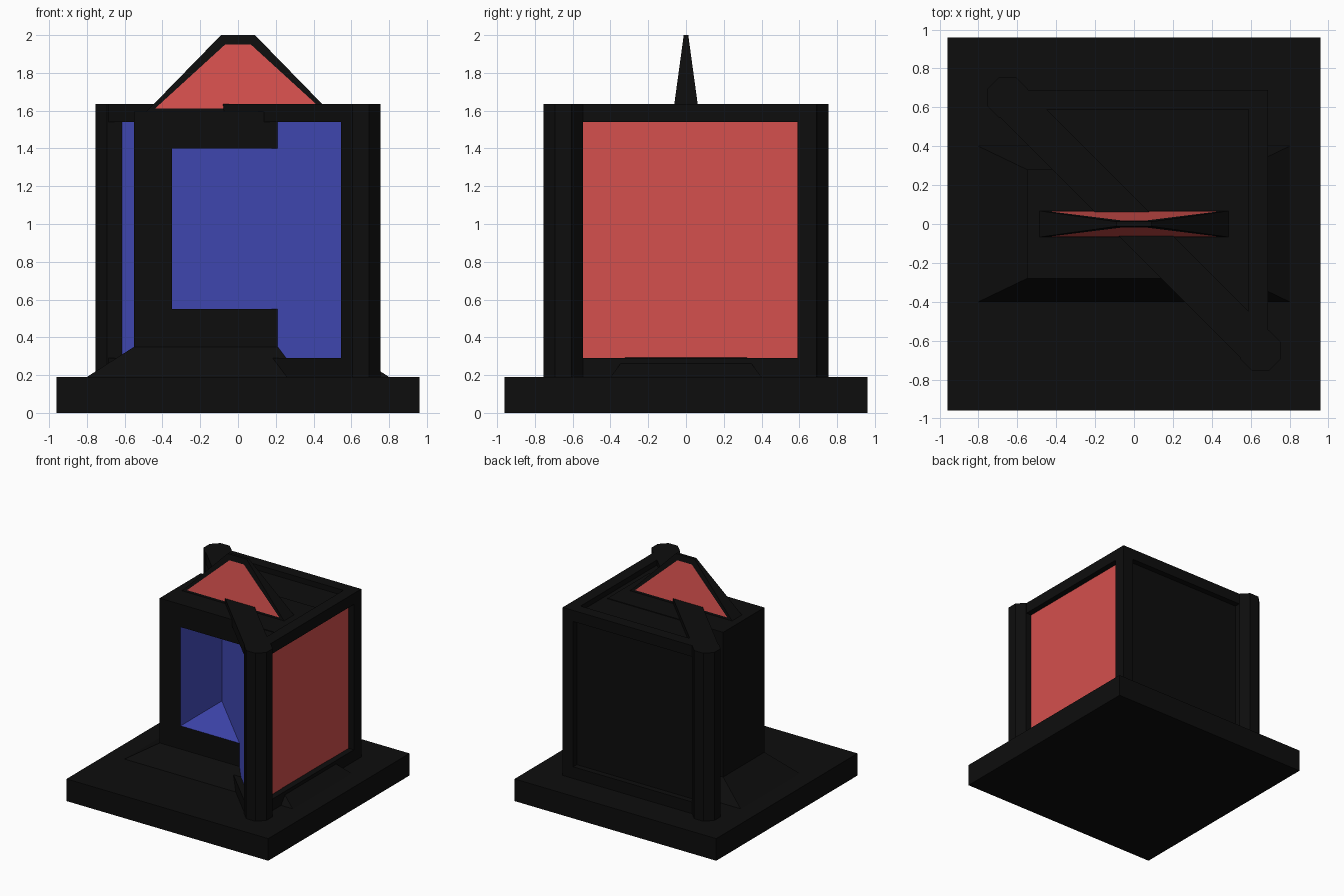
import bpy, bmesh, math

if "Cube" in bpy.data.objects:
    bpy.data.objects.remove(bpy.data.objects["Cube"])


def material(name, col):
    m = bpy.data.materials.new(name)
    m.diffuse_color = (*col, 1)
    m.use_nodes = True
    m.node_tree.nodes["Principled BSDF"].inputs["Base Color"].default_value = m.diffuse_color
    return m


BLACK = material("black", (0.004, 0.004, 0.004))
RED = material("red", (0.66, 0.08, 0.075))
BLUE = material("blue", (0.06, 0.075, 0.52))
MATS = (BLACK, RED, BLUE)


def finish(name, bm):
    bmesh.ops.recalc_face_normals(bm, faces=bm.faces)
    me = bpy.data.meshes.new(name)
    bm.to_mesh(me)
    bm.free()
    for m in MATS:
        me.materials.append(m)
    ob = bpy.data.objects.new(name, me)
    bpy.context.collection.objects.link(ob)
    return ob


def loft(bm, rings, caps=True):
    """Join rings of points with quads and return the side faces."""
    vs = [[bm.verts.new(p) for p in r] for r in rings]
    n = len(vs[0])
    sides = []
    for a, b in zip(vs, vs[1:]):
        for i in range(n):
            j = (i + 1) % n
            sides.append(bm.faces.new((a[i], a[j], b[j], b[i])))
    if caps:
        bm.faces.new(vs[0][::-1])
        bm.faces.new(vs[-1])
    return sides


def rect(hx, hy, z):
    return [(-hx, -hy, z), (hx, -hy, z), (hx, hy, z), (-hx, hy, z)]


def prism(name, outline, z0, z1, side_mats=()):
    bm = bmesh.new()
    sides = loft(bm, [[(x, y, z) for x, y in outline] for z in (z0, z1)])
    for f, m in zip(sides, side_mats):
        f.material_index = m
    return finish(name, bm)


def beam(name, p, q, half, z0, z1):
    """Straight rail between two plan points."""
    dx, dy = q[0] - p[0], q[1] - p[1]
    d = math.hypot(dx, dy)
    nx, ny = -dy / d * half, dx / d * half
    prism(name, [(p[0] - nx, p[1] - ny), (q[0] - nx, q[1] - ny),
                 (q[0] + nx, q[1] + ny), (p[0] + nx, p[1] + ny)], z0, z1)


# Square plinth
prism("base", [(-.96, -.96), (.96, -.96), (.96, .96), (-.96, .96)], 0, .19)

# Triangular enclosure: red side, black back, blue diagonal
prism("panel_enclosure", [(.64, -.71), (.64, .64), (-.71, .64)], .19, 1.59, (1, 0, 2))

# Rails at the bottom and top of the enclosure
for label, z0, z1 in (("bottom", .19, .29), ("top", 1.54, 1.635)):
    beam(label + "_right_rail", (.64, -.66), (.64, .69), .05, z0, z1)
    beam(label + "_back_rail", (-.66, .64), (.59, .64), .05, z0, z1)
    beam(label + "_diagonal_rail", (.65, -.65), (-.65, .65), .1, z0, z1)

# Corner posts: one square, two octagonal
beam("square_post", (.59, .64), (.69, .64), .05, .19, 1.635)
for s, label in ((1, "front"), (-1, "back")):
    r = .105 / math.cos(math.pi / 8)
    pts = [(s * .65 + r * math.cos((i + .5) * math.pi / 4),
            -s * .65 + r * math.sin((i + .5) * math.pi / 4)) for i in range(8)]
    prism(label + "_post", pts, .19, 1.635)

# Windowed body with a blue window lining
bm = bmesh.new()


def upright(hx, z0, z1, y):
    return [(-hx, y, z0), (hx, y, z0), (hx, y, z1), (-hx, y, z1)]


outer, inner = (.55, .33, 1.595), (.35, .55, 1.4)
faces = loft(bm, [upright(*outer, -.28), upright(*inner, -.28),
                  upright(*inner, .28), upright(*outer, .28),
                  upright(*outer, -.28)], caps=False)
for f in faces[4:8]:
    f.material_index = 2
bmesh.ops.remove_doubles(bm, verts=bm.verts, dist=1e-5)
finish("body", bm)

# Flared skirt under the body
bm = bmesh.new()
loft(bm, [rect(.8, .4, .19), rect(.55, .28, .35)])
finish("skirt", bm)

# Tapered top fin with red inset faces
bm = bmesh.new()
sides = loft(bm, [rect(.49, .068, 1.59), rect(.09, .012, 2.0)])
bmesh.ops.recalc_face_normals(bm, faces=bm.faces)
big = [sides[0], sides[2]]
bmesh.ops.inset_individual(bm, faces=big, thickness=.055)
for f in big:
    f.material_index = 1
finish("top_fin", bm)
